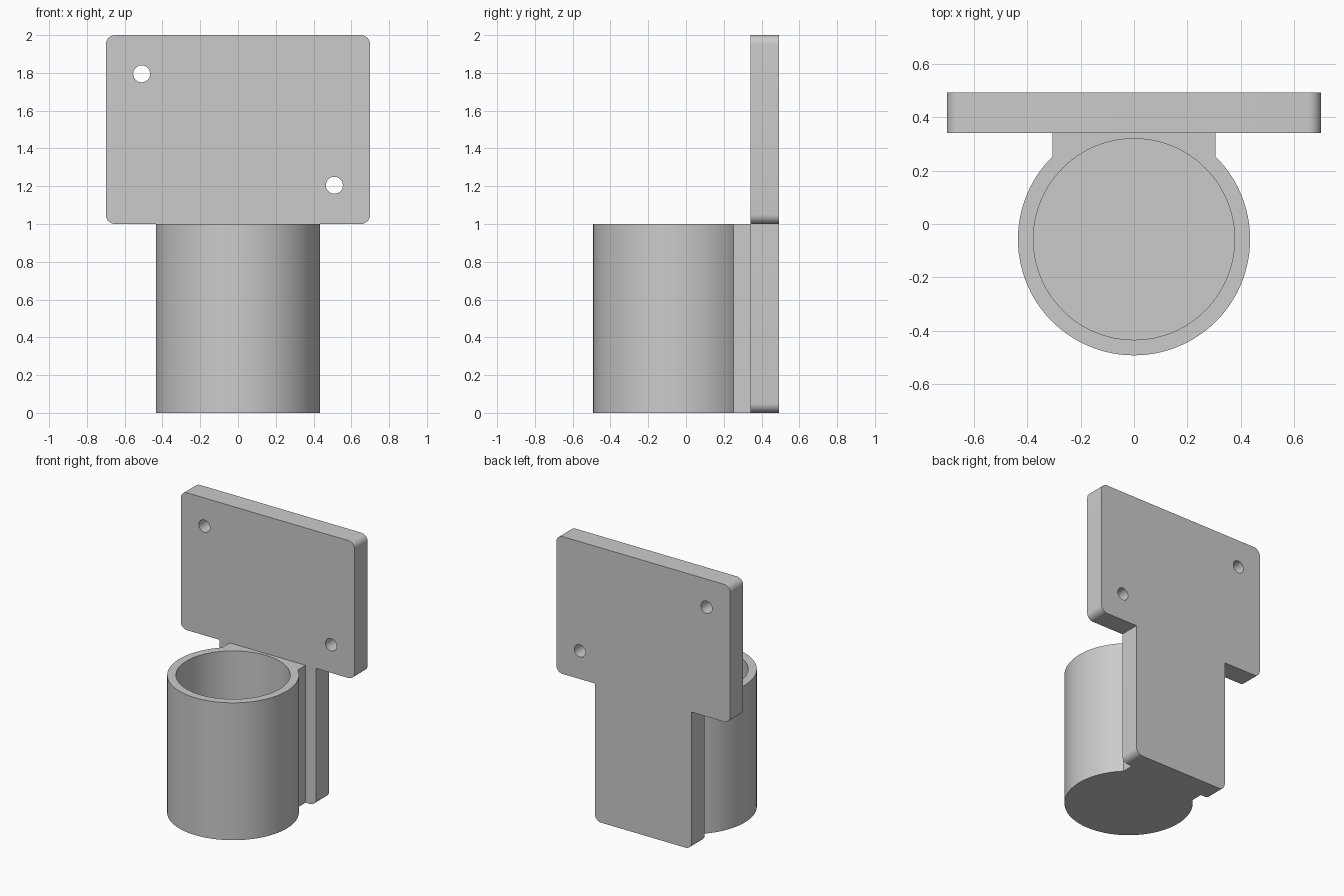
import bpy, bmesh
from math import sin, cos, pi, asin, sqrt, radians
from mathutils import Matrix, Vector

if "Cube" in bpy.data.objects:
    bpy.data.objects.remove(bpy.data.objects["Cube"])

BACK, FRONT = 0.4915, 0.3415      # plate faces in y
CUP_Y, CUP_R, BORE_R = -0.057, 0.4345, 0.3765
NECK, FLOOR = 0.305, 0.06


def prism(name, points, vec):
    """Closed solid from an outline of 3D points pushed along vec."""
    bm = bmesh.new()
    face = bm.faces.new([bm.verts.new(p) for p in points])
    out = bmesh.ops.extrude_face_region(bm, geom=[face])
    moved = [v for v in out["geom"] if isinstance(v, bmesh.types.BMVert)]
    bmesh.ops.translate(bm, verts=moved, vec=vec)
    bmesh.ops.recalc_face_normals(bm, faces=bm.faces)
    mesh = bpy.data.meshes.new(name)
    bm.to_mesh(mesh)
    bm.free()
    obj = bpy.data.objects.new(name, mesh)
    bpy.context.collection.objects.link(obj)
    return obj


def arc(cx, cy, r, a0, a1, n):
    return [(cx + r * cos(a0 + (a1 - a0) * i / n),
             cy + r * sin(a0 + (a1 - a0) * i / n)) for i in range(n + 1)]


def circle(cx, cy, r, n):
    return arc(cx, cy, r, 0, 2 * pi, n)[:-1]


def boolean(obj, tool, operation):
    mod = obj.modifiers.new(operation.lower(), 'BOOLEAN')
    mod.object, mod.operation, mod.solver = tool, operation, 'EXACT'
    bpy.context.view_layer.objects.active = obj
    bpy.ops.object.modifier_apply(modifier=mod.name)
    bpy.data.objects.remove(tool)


# T-shaped back plate with rounded corners
r, w, stem = 0.05, 0.70, 0.39
half = (arc(stem - r, r, r, -pi / 2, 0, 8) + [(stem, 1.0)]
        + arc(w - r, 1 + r, r, -pi / 2, 0, 8) + arc(w - r, 2 - r, r, 0, pi / 2, 8))
outline = half + [(-x, z) for x, z in reversed(half)]
holder = prism("cup_holder_bracket", [(x, FRONT, z) for x, z in outline],
               (0, BACK - FRONT, 0))

# Round cup body with a straight neck that reaches into the plate
a = asin(NECK / CUP_R)
body = arc(0, CUP_Y, CUP_R, pi / 2 + a, 5 * pi / 2 - a, 96)
body += [(NECK, FRONT + 0.05), (-NECK, FRONT + 0.05)]
cup = prism("cup_body", [(x, y, 0) for x, y in body], (0, 0, 1))
boolean(holder, cup, 'UNION')

# Cup bore, leaving a closed floor
bore = prism("bore_cutter", [(x, y, FLOOR) for x, y in circle(0, CUP_Y, BORE_R, 96)],
             (0, 0, 1.2))
boolean(holder, bore, 'DIFFERENCE')

# Two diagonal screw holes
for x, z in ((-0.51, 1.795), (0.51, 1.205)):
    hole = prism("screw_hole_cutter", [(px, FRONT - 0.1, pz)
                 for px, pz in circle(x, z, 0.045, 32)], (0, 0.4, 0))
    boolean(holder, hole, 'DIFFERENCE')

# Smooth curved walls, sharp edges
holder.select_set(True)
bpy.context.view_layer.objects.active = holder
bpy.ops.object.shade_smooth_by_angle(angle=radians(30))
